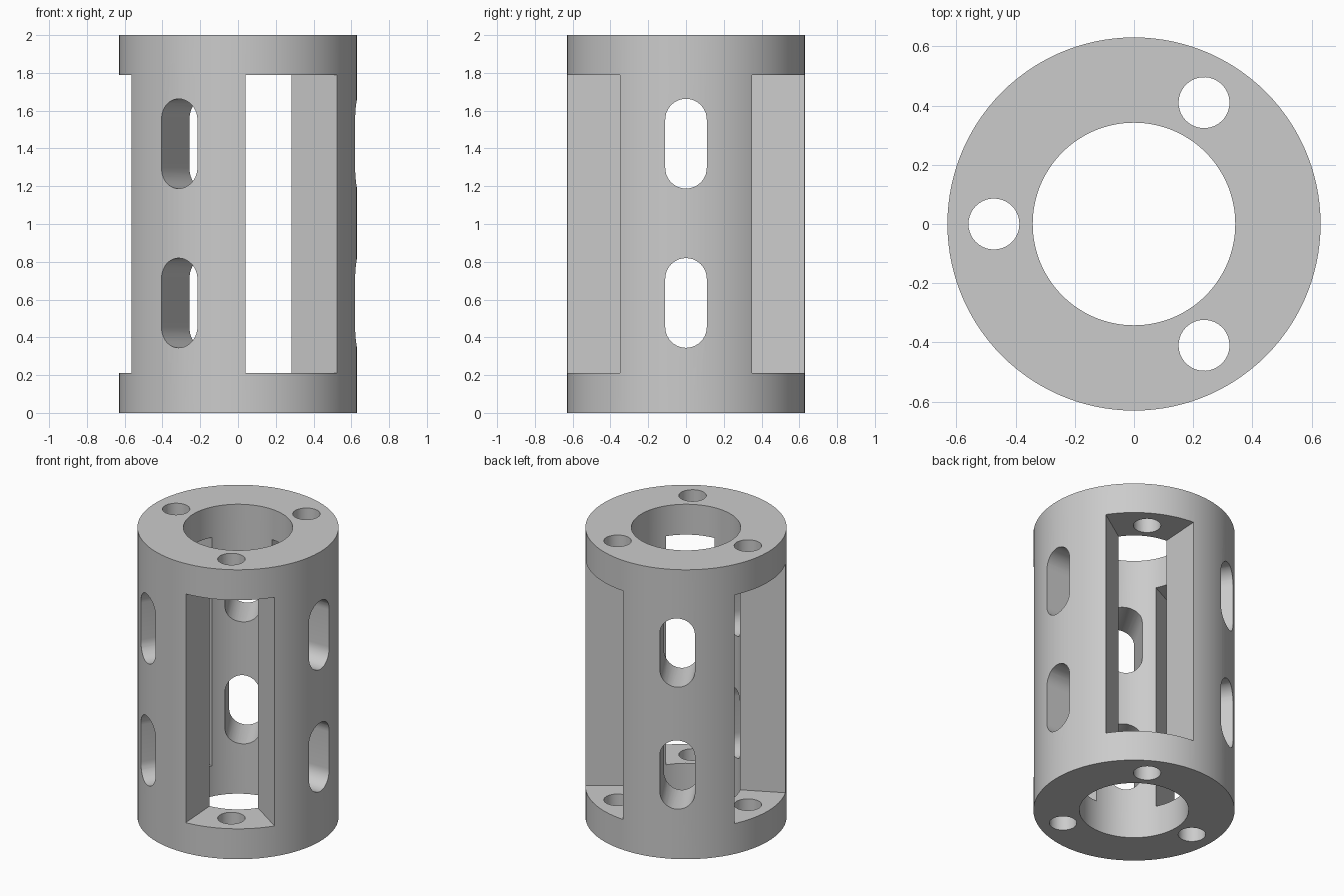
import bpy, bmesh
from math import cos, sin, pi, radians
from mathutils import Matrix

OUTER, INNER, HEIGHT = 0.63, 0.342, 2.0
WINDOW_HALF_ANGLE = radians(26.3)

if "Cube" in bpy.data.objects:
    bpy.data.objects.remove(bpy.data.objects["Cube"])


def make_object(name, bm):
    bmesh.ops.recalc_face_normals(bm, faces=bm.faces)
    mesh = bpy.data.meshes.new(name)
    bm.to_mesh(mesh)
    bm.free()
    obj = bpy.data.objects.new(name, mesh)
    bpy.context.collection.objects.link(obj)
    return obj


def prism(bm, outline, low, high, matrix=Matrix()):
    """Extrude a flat outline from low to high, then place it."""
    base = bm.faces.new([bm.verts.new((x, y, low)) for x, y in outline])
    grown = bmesh.ops.extrude_face_region(bm, geom=[base], use_keep_orig=True)
    top = [g for g in grown["geom"] if isinstance(g, bmesh.types.BMVert)]
    bmesh.ops.translate(bm, verts=top, vec=(0, 0, high - low))
    bmesh.ops.transform(bm, verts=list(base.verts) + top, matrix=matrix)


def arc(radius, start, end, steps, cy=0):
    angles = [start + (end - start) * i / steps for i in range(steps + 1)]
    return [(radius * cos(a), cy + radius * sin(a)) for a in angles]


# Tube body: a rectangular section spun round the axis
bm = bmesh.new()
section = [(INNER, 0), (OUTER, 0), (OUTER, HEIGHT), (INNER, HEIGHT)]
verts = [bm.verts.new((r, 0, z)) for r, z in section]
edges = [bm.edges.new((verts[i], verts[(i + 1) % 4])) for i in range(4)]
bmesh.ops.spin(bm, geom=verts + edges, axis=(0, 0, 1), cent=(0, 0, 0),
               angle=2 * pi, steps=120, use_duplicate=False)
bmesh.ops.remove_doubles(bm, verts=bm.verts, dist=0.0001)
body = make_object("cage_cylinder", bm)

# Cutters, each repeated three times round the axis
windows, slots, holes = bmesh.new(), bmesh.new(), bmesh.new()
a = WINDOW_HALF_ANGLE
wedge = [(r * cos(t), r * sin(t)) for r, t in ((0.2, -a), (1, -a), (1, a), (0.2, a))]
stadium = arc(0.11, 0, pi, 20, 0.1275) + arc(0.11, pi, 2 * pi, 20, -0.1275)
circle = arc(0.086, 0, 2 * pi, 40)[:-1]
along_x = Matrix(((0, 0, 1), (1, 0, 0), (0, 1, 0))).to_4x4()
for i in range(3):
    turn = Matrix.Rotation(i * 2 * pi / 3, 4, "Z")
    window_turn = turn @ Matrix.Rotation(pi / 3, 4, "Z")
    prism(windows, wedge, 0.21, 1.79, window_turn)
    prism(holes, circle, -0.1, HEIGHT + 0.1,
          window_turn @ Matrix.Translation((0.473, 0, 0)))
    for z in (0.582, 1.425):
        prism(slots, stadium, 0.25, 0.8,
              turn @ Matrix.Translation((0, 0, z)) @ along_x)

for name, cutter_mesh in (("window_cutter", windows), ("slot_cutter", slots),
                          ("bolt_hole_cutter", holes)):
    cutter = make_object(name, cutter_mesh)
    cutter.hide_render = True
    mod = body.modifiers.new(name, "BOOLEAN")
    mod.operation, mod.solver, mod.object = "DIFFERENCE", "EXACT", cutter

# Apply the cuts and remove the cutters
bpy.context.view_layer.objects.active = body
for obj in bpy.context.selected_objects:
    obj.select_set(False)
body.select_set(True)
for mod in list(body.modifiers):
    cutter = mod.object
    bpy.ops.object.modifier_apply(modifier=mod.name)
    bpy.data.objects.remove(cutter)
bpy.ops.object.shade_smooth_by_angle(angle=radians(30))

# Plain grey finish
grey = bpy.data.materials.new("plain_grey")
grey.use_nodes = True
colour = (0.6, 0.6, 0.6, 1)
grey.diffuse_color = colour
grey.node_tree.nodes["Principled BSDF"].inputs["Base Color"].default_value = colour
body.data.materials.clear()
body.data.materials.append(grey)
